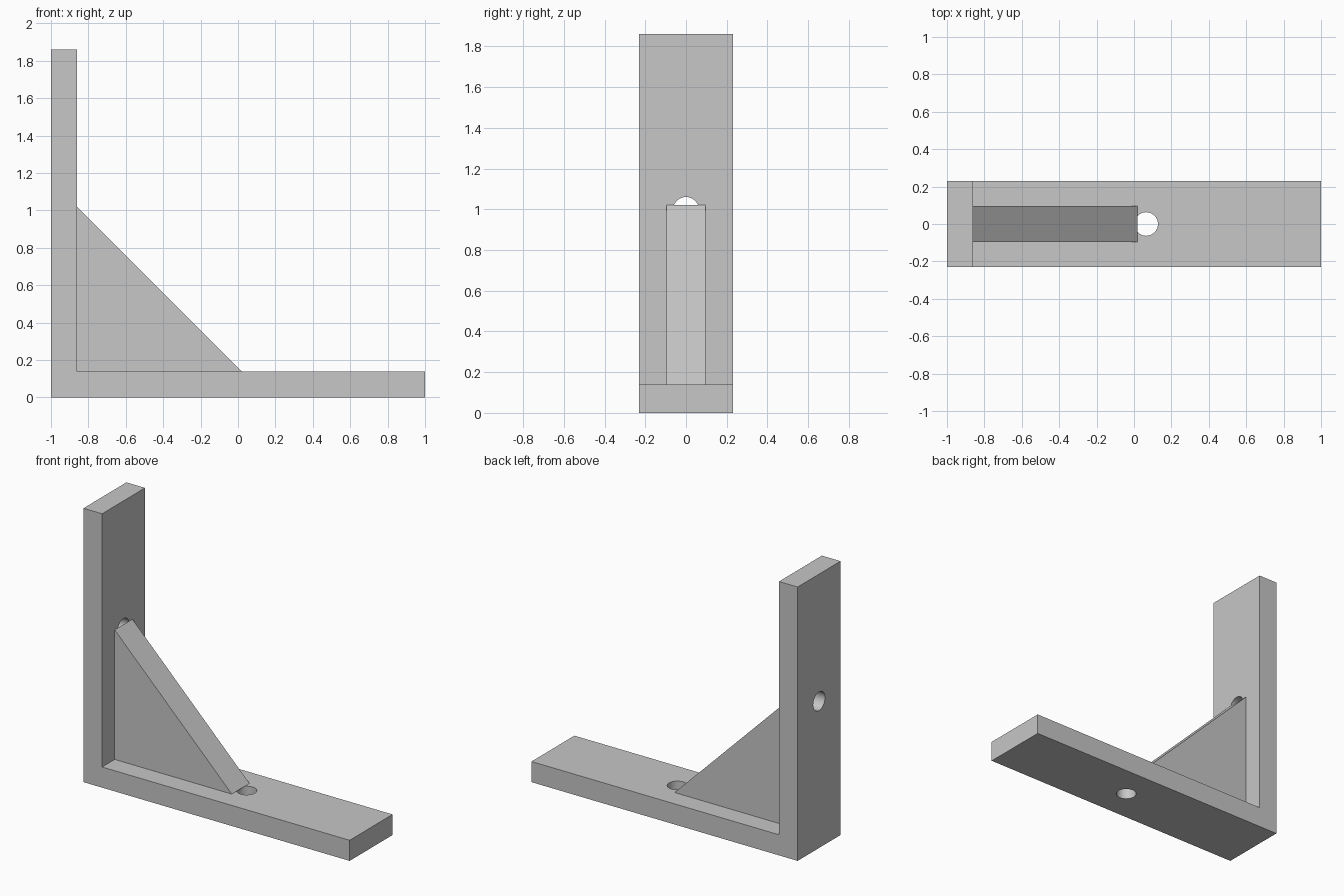
import bpy, bmesh, math
from mathutils import Matrix

if "Cube" in bpy.data.objects:
    bpy.data.objects.remove(bpy.data.objects["Cube"], do_unlink=True)

THICK = 0.14
HALF_WIDTH = 0.23
HEIGHT = 1.86
INNER_X = -1 + THICK
HOLE_RADIUS = 0.063

grey = bpy.data.materials.new("plain grey")
grey.use_nodes = True
colour = (0.57, 0.57, 0.57, 1)
grey.diffuse_color = colour
grey.node_tree.nodes["Principled BSDF"].inputs["Base Color"].default_value = colour


def link(name, bm):
    bmesh.ops.recalc_face_normals(bm, faces=bm.faces)
    mesh = bpy.data.meshes.new(name)
    bm.to_mesh(mesh)
    bm.free()
    mesh.materials.append(grey)
    obj = bpy.data.objects.new(name, mesh)
    bpy.context.collection.objects.link(obj)
    return obj


def extrude_profile(name, points, half_width):
    """Extrude an x-z outline along y, centred on y = 0."""
    bm = bmesh.new()
    face = bm.faces.new([bm.verts.new((x, -half_width, z)) for x, z in points])
    out = bmesh.ops.extrude_face_region(bm, geom=[face])
    verts = [g for g in out["geom"] if isinstance(g, bmesh.types.BMVert)]
    bmesh.ops.translate(bm, verts=verts, vec=(0, 2 * half_width, 0))
    return link(name, bm)


def hole_cutter(name, location, angle):
    bm = bmesh.new()
    bmesh.ops.create_cone(bm, cap_ends=True, segments=48, radius1=HOLE_RADIUS,
                          radius2=HOLE_RADIUS, depth=THICK * 2,
                          matrix=Matrix.Translation(location) @ Matrix.Rotation(angle, 4, "Y"))
    return link(name, bm)


# L-shaped bracket
bracket = extrude_profile("bracket", [
    (-1, 0), (1, 0), (1, THICK), (INNER_X, THICK), (INNER_X, HEIGHT), (-1, HEIGHT)], HALF_WIDTH)

# Screw holes, one through each arm
cutters = [hole_cutter("base_hole_cutter", (0.065, 0, THICK / 2), 0),
           hole_cutter("upright_hole_cutter", (-1 + THICK / 2, 0, 0.997), math.pi / 2)]
for cutter in cutters:
    mod = bracket.modifiers.new(cutter.name, "BOOLEAN")
    mod.operation = "DIFFERENCE"
    mod.solver = "EXACT"
    mod.object = cutter

bpy.context.view_layer.objects.active = bracket
bracket.select_set(True)
for mod in list(bracket.modifiers):
    bpy.ops.object.modifier_apply(modifier=mod.name)
for cutter in cutters:
    bpy.data.objects.remove(cutter, do_unlink=True)
bpy.ops.object.shade_smooth_by_angle(angle=math.radians(30))

# Triangular brace in the inner corner
extrude_profile("gusset", [(INNER_X, THICK), (0.02, THICK), (INNER_X, 1.02)], 0.095)
